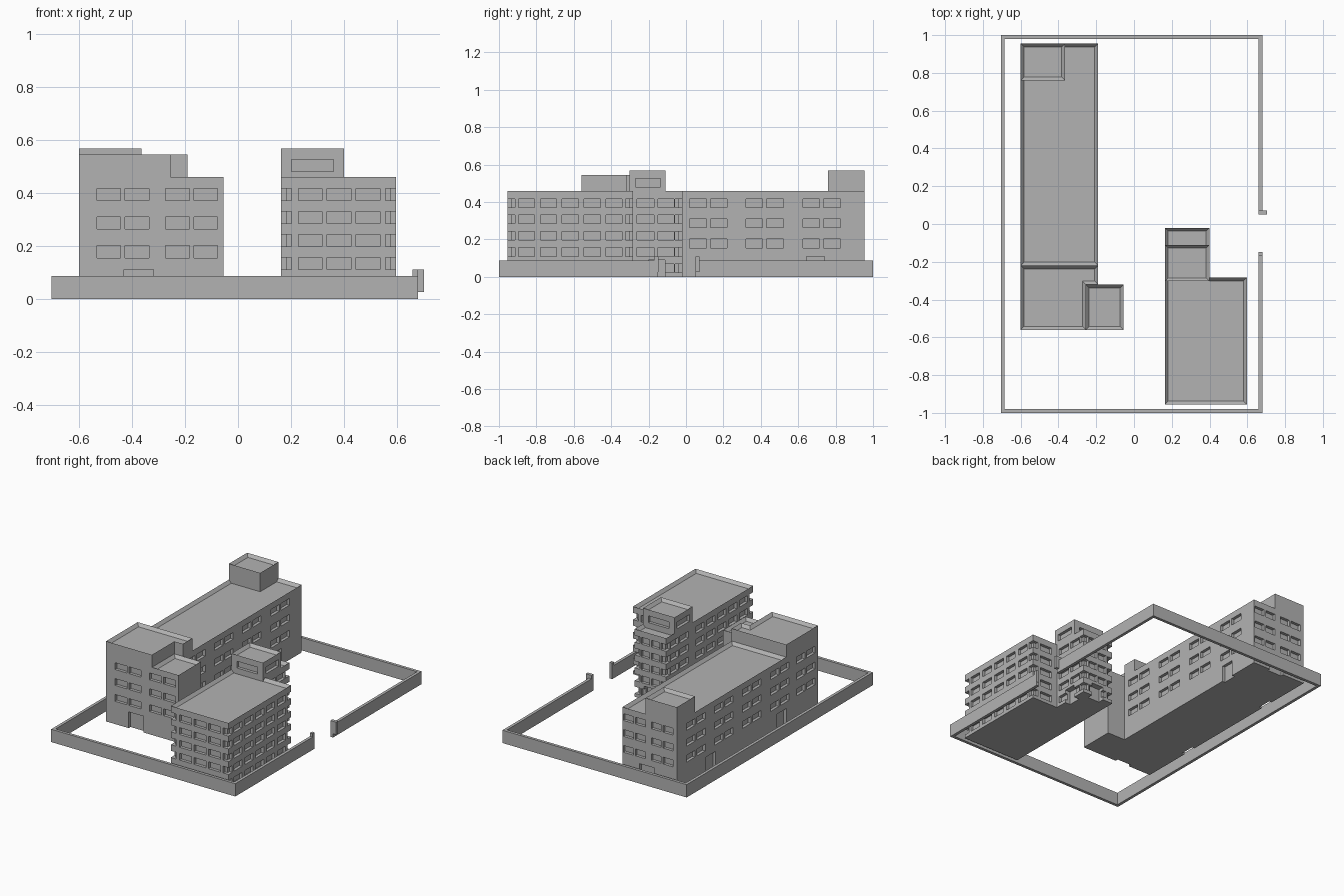
import bpy, bmesh

cube = bpy.data.objects.get("Cube")
if cube:
    bpy.data.objects.remove(cube)

grey = bpy.data.materials.new("concrete_grey")
grey.use_nodes = True
GREY = (0.45, 0.45, 0.45, 1)
grey.diffuse_color = GREY
grey.node_tree.nodes["Principled BSDF"].inputs["Base Color"].default_value = GREY


def finish(bm, name):
    bmesh.ops.recalc_face_normals(bm, faces=bm.faces[:])
    mesh = bpy.data.meshes.new(name)
    bm.to_mesh(mesh)
    bm.free()
    mesh.materials.append(grey)
    obj = bpy.data.objects.new(name, mesh)
    bpy.context.collection.objects.link(obj)
    return obj


def rect(x0, x1, y0, y1):
    return [(x0, y0), (x1, y0), (x1, y1), (x0, y1)]


def add_prism(bm, outline, z0, z1):
    """Extrude a footprint upwards and return its top face."""
    base = bm.faces.new([bm.verts.new((x, y, z0)) for x, y in outline])
    new = bmesh.ops.extrude_face_region(bm, geom=[base], use_keep_orig=True)["geom"]
    bmesh.ops.translate(bm, vec=(0, 0, z1 - z0),
                        verts=[g for g in new if isinstance(g, bmesh.types.BMVert)])
    return next(g for g in new if isinstance(g, bmesh.types.BMFace))


def block(name, outline, z0, z1, parapet=True):
    """Solid block whose roof is sunk behind a parapet."""
    bm = bmesh.new()
    top = add_prism(bm, outline, z0, z1)
    if parapet:
        bmesh.ops.recalc_face_normals(bm, faces=bm.faces[:])
        bmesh.ops.inset_region(bm, faces=[top], thickness=0.018, use_even_offset=True)
        bmesh.ops.translate(bm, verts=top.verts[:], vec=(0, 0, -0.02))
    return finish(bm, name)


DEPTH = 0.02


def openings(axis, plane, spans, rows, height=0.046, depth=DEPTH):
    """Boxes straddling a wall plane, one per span and row."""
    boxes = []
    for a, b in spans:
        sides = (plane - depth, plane + depth)
        outline = rect(*sides, a, b) if axis == "x" else rect(a, b, *sides)
        boxes += [(outline, z - height / 2, z + height / 2) for z in rows]
    return boxes


def door(axis, plane, a, b, top=0.11, depth=DEPTH):
    return openings(axis, plane, [(a, b)], [top / 2 - 0.01], top + 0.02, depth)


def pairs(centres, width=0.09, offset=0.055):
    return [(c + s * offset - width / 2, c + s * offset + width / 2)
            for c in centres for s in (-1, 1)]


def carve(targets, boxes):
    bm = bmesh.new()
    for box in boxes:
        add_prism(bm, *box)
    cutter = finish(bm, "opening_cutter")
    cutter.hide_render = True
    for obj in targets:
        mod = obj.modifiers.new("openings", "BOOLEAN")
        mod.operation = "DIFFERENCE"
        mod.solver = "EXACT"
        mod.object = cutter
        bpy.context.view_layer.objects.active = obj
        bpy.ops.object.modifier_apply(modifier=mod.name)
    bpy.data.objects.remove(cutter)


# Boundary wall and gate posts
bm = bmesh.new()
for strip in ((-0.705, -0.685, -1, 1), (-0.685, 0.68, 0.98, 1), (-0.685, 0.68, -1, -0.98),
              (0.66, 0.68, -0.98, -0.15), (0.66, 0.68, 0.05, 0.98)):
    add_prism(bm, rect(*strip), 0, 0.087)
finish(bm, "boundary_wall")
block("back_gate_post", rect(0.66, 0.703, 0.05, 0.072), 0.025, 0.11, False)
block("front_gate_post", rect(0.66, 0.68, -0.17, -0.148), 0.025, 0.11, False)

# Long building: wing, raised front block, lower corner block, roof tower
long_wing = block("long_wing", rect(-0.6, -0.19, -0.22, 0.955), 0, 0.46)
front_block = block("front_block", [(-0.6, -0.56), (-0.255, -0.56), (-0.255, -0.32),
                                    (-0.19, -0.32), (-0.19, -0.22), (-0.6, -0.22)], 0, 0.545)
corner_block = block("corner_block", rect(-0.255, -0.055, -0.56, -0.32), 0, 0.46)
block("long_wing_tower", rect(-0.6, -0.365, 0.76, 0.955), 0.435, 0.568)

rows = [0.178, 0.286, 0.394]
windows = openings("y", -0.56, pairs([-0.435, -0.175], 0.09, 0.053), rows)
windows += openings("y", 0.955, pairs([-0.49, -0.28], 0.075, 0.045), rows)
windows += openings("x", -0.19, pairs([0.725, 0.42, 0.12, -0.18]), rows)
windows += openings("x", -0.6, pairs([0.75, 0.45, 0.15, -0.15, -0.43]), rows)
windows += door("y", -0.56, -0.43, -0.32) + door("y", 0.955, -0.43, -0.32)
windows += door("x", -0.19, 0.645, 0.74)
windows += door("x", -0.6, 0.54, 0.64) + door("x", -0.6, -0.22, -0.12)
carve([long_wing, front_block, corner_block], windows)

# Short building with wrap-around corner windows
X0, X1, X2 = 0.163, 0.4, 0.597
Y0, Y1, Y2 = -0.955, -0.283, -0.02
short_wing = block("short_wing", [(X0, Y0), (X2, Y0), (X2, Y1), (X1, Y1), (X1, Y2), (X0, Y2)],
                   0, 0.46)
rows = [0.046 + 0.087 * i for i in range(5)]


def low(c):   # corner window starting at the low end of a wall
    return (c - 0.03, c + 0.04)


def high(c):  # corner window ending at the high end of a wall
    return (c - 0.04, c + 0.03)


front_spans = [(0.228 + 0.109 * i, 0.318 + 0.109 * i) for i in range(3)]
side_spans = [(-0.896 + 0.117 * i, -0.809 + 0.117 * i) for i in range(5)]
rear_spans = [(-0.262, -0.17), (-0.15, -0.065)]

windows = openings("y", Y0, [low(X0), high(X2)] + front_spans, rows)
windows += openings("y", Y2, [low(X0), high(X1), (0.215, 0.275), (0.29, 0.35)], rows)
windows += openings("y", Y1, [(0.445, 0.535), high(X2)], rows)
windows += openings("x", X2, side_spans, rows)
windows += openings("x", X0, side_spans + rear_spans, rows)
windows += openings("x", X1, rear_spans, rows)
carve([short_wing], windows)

returns = openings("x", X0, [low(Y0), high(Y2)], rows)
returns += openings("x", X2, [low(Y0), high(Y1)], rows)
returns += openings("x", X1, [high(Y2)], rows)
returns += door("x", X1, -0.2, -0.112, 0.09, 0.04) + door("y", Y2, 0.24, 0.33, 0.09, 0.04)
carve([short_wing], returns)

# Roof tower with a wide window on each side
short_tower = block("short_wing_tower", rect(X0, X1, -0.303, -0.11), 0.435, 0.568)
windows = []
for plane in (-0.303, -0.11):
    windows += openings("y", plane, [(0.203, 0.36)], [0.503])
for plane in (X0, X1):
    windows += openings("x", plane, [(-0.27, -0.137)], [0.503])
carve([short_tower], windows)
